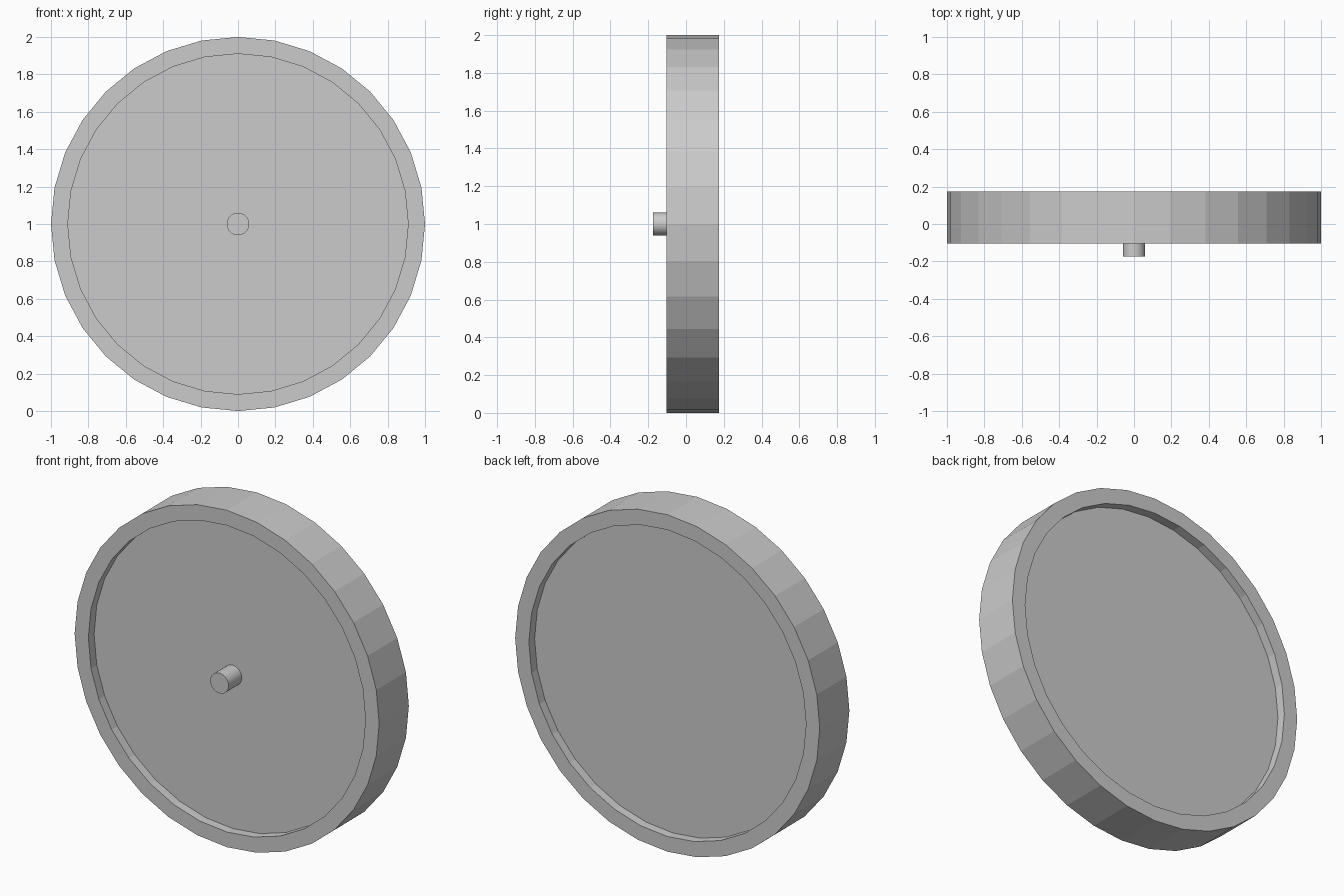
import bpy, bmesh
from math import sin, cos, tau

if "Cube" in bpy.data.objects:
    bpy.data.objects.remove(bpy.data.objects["Cube"])

SIDES = 32
CENTRE_Z = 1.0


def lathe(name, profile):
    """Turn a (radius, y) profile around the y axis; both ends are capped."""
    bm = bmesh.new()
    rings = []
    for r, y in profile:
        rings.append([bm.verts.new((r * sin(tau * i / SIDES), y,
                                    CENTRE_Z + r * cos(tau * i / SIDES)))
                      for i in range(SIDES)])
    for a, b in zip(rings, rings[1:]):
        for i in range(SIDES):
            j = (i + 1) % SIDES
            bm.faces.new((a[i], a[j], b[j], b[i]))
    bm.faces.new(rings[0])
    bm.faces.new(rings[-1])
    bmesh.ops.recalc_face_normals(bm, faces=bm.faces)
    mesh = bpy.data.meshes.new(name)
    bm.to_mesh(mesh)
    bm.free()
    obj = bpy.data.objects.new(name, mesh)
    bpy.context.collection.objects.link(obj)
    return obj


# Round body: raised rim with a shallow recess on the front and back
lathe("round_body", [(0.91, -0.05), (0.91, -0.104), (1.0, -0.104),
                     (1.0, 0.174), (0.91, 0.174), (0.91, 0.12)])

# Small pin in the middle of the front recess
pin = lathe("centre_pin", [(0.06, -0.05), (0.06, -0.174)])
bpy.context.view_layer.objects.active = pin
pin.select_set(True)
bpy.ops.object.shade_smooth_by_angle()
